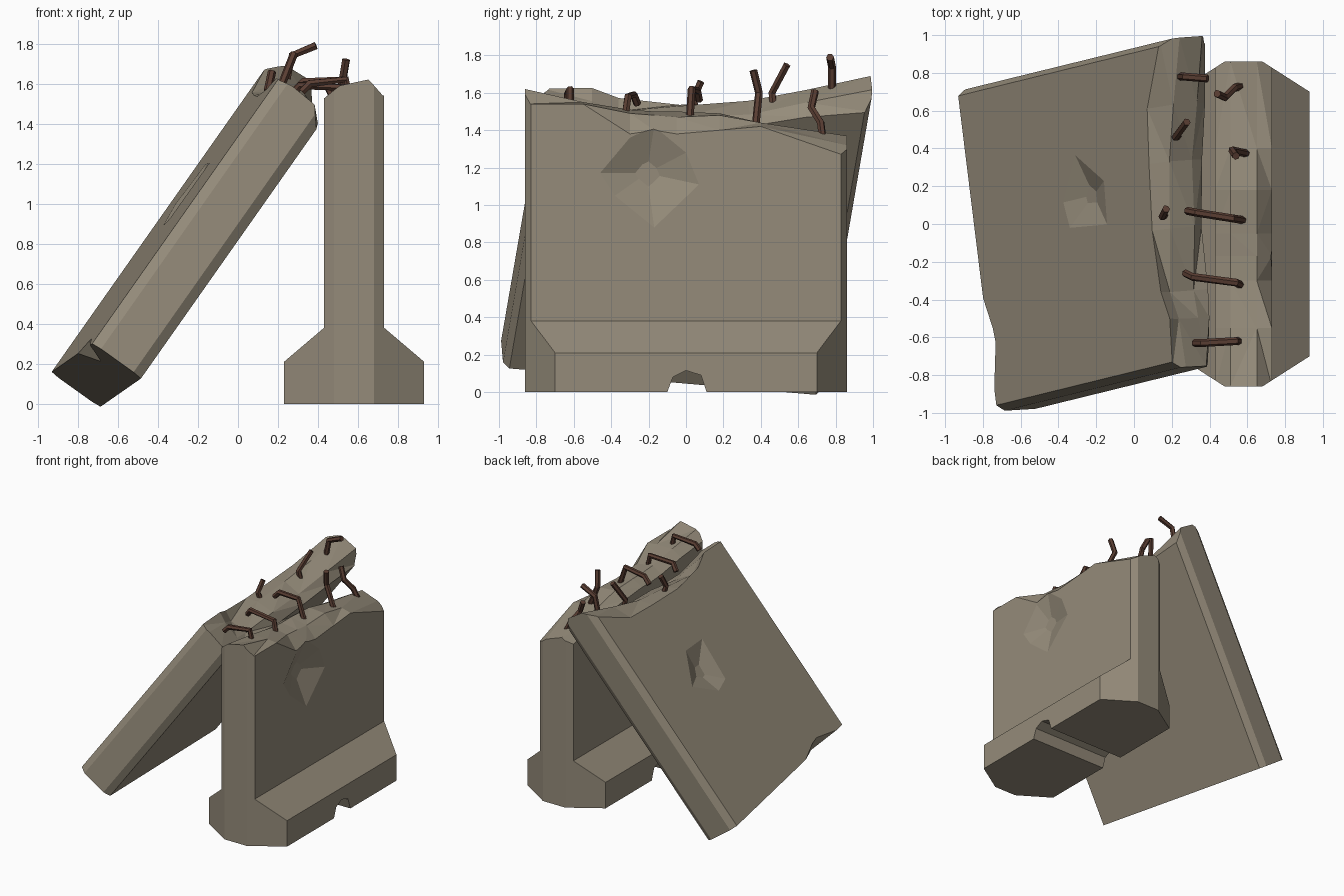
import bpy, bmesh
from mathutils import Matrix, Vector

if "Cube" in bpy.data.objects:
    bpy.data.objects.remove(bpy.data.objects["Cube"])


def material(name, rgb):
    m = bpy.data.materials.new(name)
    m.diffuse_color = (*rgb, 1)
    m.use_nodes = True
    m.node_tree.nodes["Principled BSDF"].inputs["Base Color"].default_value = m.diffuse_color
    return m


concrete = material("weathered concrete", (0.30, 0.26, 0.195))
rust = material("rusty steel", (0.10, 0.047, 0.032))


def to_object(name, bm):
    bmesh.ops.recalc_face_normals(bm, faces=bm.faces)
    me = bpy.data.meshes.new(name)
    bm.to_mesh(me)
    bm.free()
    ob = bpy.data.objects.new(name, me)
    bpy.context.collection.objects.link(ob)
    me.materials.append(concrete)
    return ob


def block(name, foot, stations, chip=None):
    """Loft sections along y: fixed foot profile, jagged top heights, clipped corners."""
    bm = bmesh.new()
    rings = []
    for i, (y, *tops) in enumerate(stations):
        lift = chip.get(i, 0) if chip else 0
        pts = [(-x, z + (lift if z == 0 else 0)) for x, z in foot]
        pts += list(zip((-0.15, -0.07, 0.07, 0.15), tops))
        pts += list(reversed(foot))
        rings.append([bm.verts.new((x, y, z)) for x, z in pts])
    n = len(rings[0])
    for a, b in zip(rings, rings[1:]):
        for k in range(n):
            j = (k + 1) % n
            bm.faces.new((a[k], a[j], b[j], b[k]))
    bm.faces.new(rings[0])
    bm.faces.new(rings[-1])
    bmesh.ops.triangulate(bm, faces=bm.faces)
    # slice off the four vertical corners
    for sx in (-1, 1):
        for sy in (-1, 1):
            bmesh.ops.bisect_plane(
                bm, geom=bm.verts[:] + bm.edges[:] + bm.faces[:],
                plane_co=(sx * 0.10, sy * 0.86, 0),
                plane_no=Vector((sx * 0.16, sy * 0.25, 0)).normalized(),
                clear_outer=True)
            bmesh.ops.holes_fill(bm, edges=[e for e in bm.edges if e.is_boundary], sides=0)
    return to_object(name, bm)


def carve(target, points):
    """Subtract the convex hull of the given points."""
    bm = bmesh.new()
    for p in points:
        bm.verts.new(p)
    res = bmesh.ops.convex_hull(bm, input=bm.verts)
    loose = [v for v in bm.verts if not v.link_faces]
    bmesh.ops.delete(bm, geom=loose, context='VERTS')
    cutter = to_object("cutter", bm)
    cutter.hide_render = True
    mod = target.modifiers.new("carve", 'BOOLEAN')
    mod.operation = 'DIFFERENCE'
    mod.solver = 'EXACT'
    mod.object = cutter
    bpy.context.view_layer.objects.active = target
    bpy.ops.object.modifier_apply(modifier=mod.name)
    bpy.data.objects.remove(cutter)


def dent(side, outline, centre, depth):
    """Shallow bowl on the face x = side * 0.15."""
    pts = []
    for y, z in outline:
        pts.append((side * 0.15, y, z))
        pts.append((side * 0.17, y, z))
        pts.append((side * (0.15 - depth), centre[0] + (y - centre[0]) * 0.25,
                    centre[1] + (z - centre[1]) * 0.25))
    return pts


# Upright barrier with a flared foot and broken top
barrier = block("upright_barrier", [(0.35, 0), (0.35, 0.21), (0.15, 0.38)], [
    (-0.86, 1.53, 1.59, 1.62, 1.54),
    (-0.55, 1.50, 1.55, 1.55, 1.54),
    (-0.30, 1.46, 1.51, 1.49, 1.38),
    (-0.17, 1.45, 1.50, 1.48, 1.40),
    (-0.05, 1.45, 1.50, 1.47, 1.38),
    (0.18, 1.43, 1.49, 1.48, 1.40),
    (0.40, 1.40, 1.44, 1.44, 1.42),
    (0.86, 1.32, 1.37, 1.32, 1.26)])
# Drain notch through the foot
carve(barrier, [(x, y, z) for x in (-0.5, 0.5) for y, z in
                ((-0.105, -0.05), (-0.1, 0.0), (-0.07, 0.08), (0, 0.115),
                 (0.08, 0.09), (0.11, 0.0), (0.115, -0.05))])
carve(barrier, dent(1, [(-0.46, 1.17), (-0.30, 1.36), (-0.17, 1.42), (0.0, 1.28),
                        (0.07, 1.11), (-0.17, 0.88), (-0.38, 1.05)], (-0.21, 1.17), 0.065))
barrier.data.transform(Matrix.Translation((0.58, 0, 0)))

# Broken slab leaning on the barrier
slab = block("leaning_slab", [(0.15, 0)], [
    (-0.86, 1.63, 1.64, 1.63, 1.53),
    (-0.60, 1.66, 1.63, 1.61, 1.60),
    (-0.45, 1.61, 1.58, 1.60, 1.62),
    (-0.12, 1.60, 1.65, 1.68, 1.63),
    (0.23, 1.645, 1.72, 1.73, 1.71),
    (0.52, 1.69, 1.82, 1.84, 1.80),
    (0.86, 1.88, 1.95, 1.96, 1.87)], chip={})
# Chipped bottom edge and a dent on the upper face
carve(slab, [(-0.16, -0.8, -0.01), (-0.16, -0.5, 0.07), (-0.16, -0.42, 0.06),
             (-0.16, -0.2, -0.01), (-0.03, -0.5, -0.01), (-0.16, -0.5, -0.05)])
carve(slab, dent(-1, [(0.37, 0.99), (0.2, 1.22), (-0.03, 1.20), (0.0, 0.86),
                      (0.14, 0.83)], (0.15, 1.02), 0.05))
u = Vector((0.57, 0.14, 0.81)).normalized()
v = Vector((-0.122, 0.989, -0.085))
v = (v - u * v.dot(u)).normalized()
place = Matrix((v.cross(u) * 1.0, v, u)).transposed().to_4x4()
place.translation = (-0.708, -0.133, 0.143)
slab.data.transform(place)

# Bent reinforcing bars
bars = [
    [(0.57, -0.62, 1.48), (0.54, -0.62, 1.62), (0.36, -0.63, 1.60), (0.32, -0.63, 1.56)],
    [(0.58, -0.33, 1.44), (0.54, -0.31, 1.58), (0.31, -0.28, 1.59), (0.27, -0.26, 1.54)],
    [(0.58, 0.02, 1.46), (0.52, 0.03, 1.62), (0.33, 0.06, 1.61), (0.28, 0.07, 1.56)],
    [(0.61, 0.37, 1.40), (0.52, 0.39, 1.60), (0.54, 0.36, 1.72)],
    [(0.60, 0.74, 1.28), (0.53, 0.72, 1.44), (0.48, 0.67, 1.52), (0.44, 0.69, 1.61)],
    [(0.18, 0.06, 1.46), (0.15, 0.04, 1.57), (0.17, 0.08, 1.66)],
    [(0.24, 0.47, 1.50), (0.22, 0.46, 1.60), (0.28, 0.54, 1.75)],
    [(0.24, 0.78, 1.60), (0.27, 0.78, 1.74), (0.39, 0.77, 1.79)],
]
for i, path in enumerate(bars):
    cu = bpy.data.curves.new(f"rebar_{i + 1}", 'CURVE')
    cu.dimensions = '3D'
    cu.bevel_depth = 0.021
    cu.bevel_resolution = 1
    cu.use_fill_caps = True
    sp = cu.splines.new('POLY')
    sp.points.add(len(path) - 1)
    for p, co in zip(sp.points, path):
        p.co = (*co, 1)
    sp.use_smooth = False
    cu.materials.append(rust)
    bpy.context.collection.objects.link(bpy.data.objects.new(cu.name, cu))
